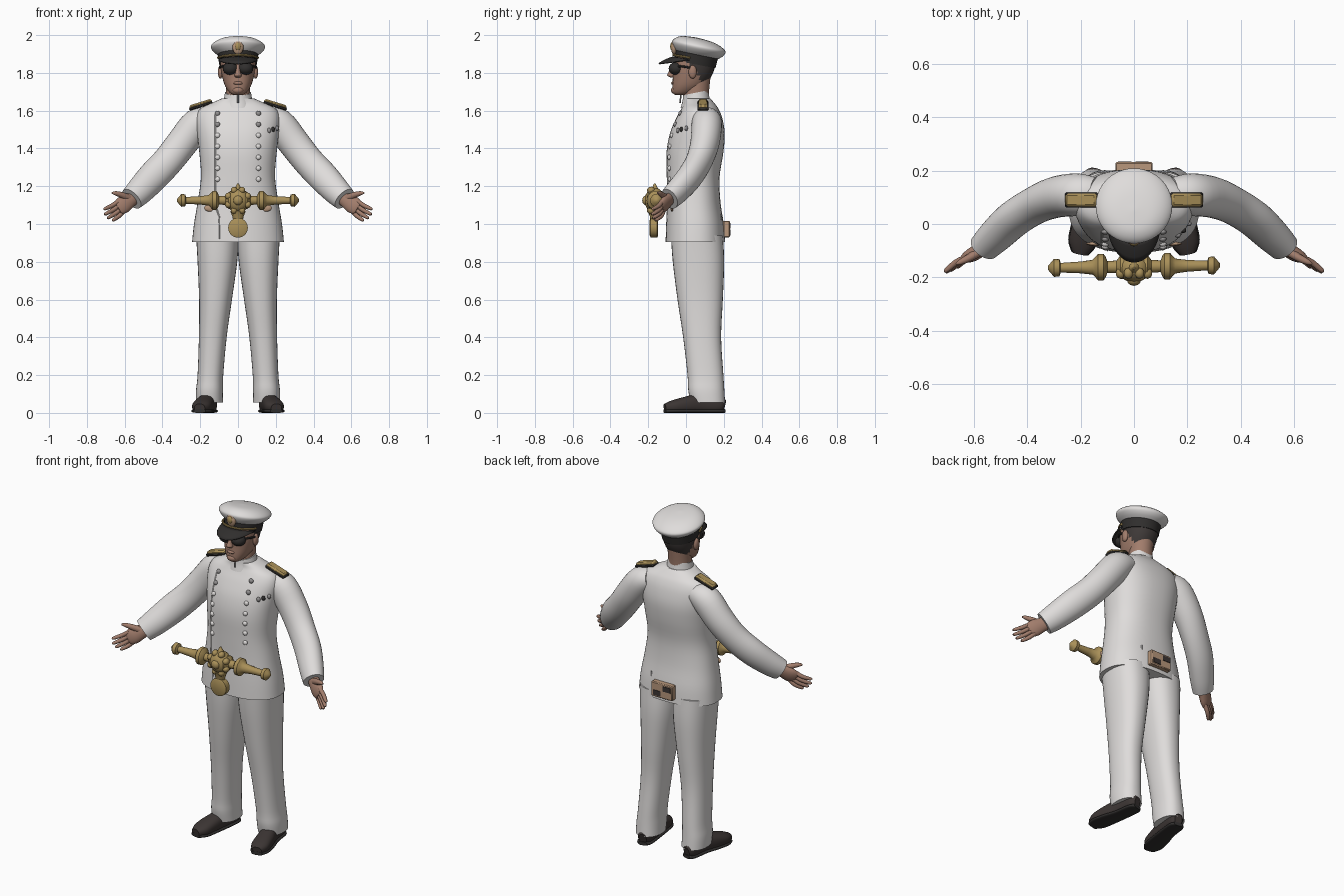
import bpy, bmesh, math
from mathutils import Vector, Matrix
from mathutils.bvhtree import BVHTree

cube = bpy.data.objects.get("Cube")
if cube:
    bpy.data.objects.remove(cube, do_unlink=True)


def material(name, color):
    m = bpy.data.materials.new(name)
    m.use_nodes = True
    m.diffuse_color = (*color, 1)
    bsdf = m.node_tree.nodes["Principled BSDF"]
    bsdf.inputs["Base Color"].default_value = (*color, 1)
    bsdf.inputs["Roughness"].default_value = 0.7
    return m


WHITE = material("uniform white", (.74, .72, .71))
SKIN = material("skin", (.36, .205, .15))
GOLD = material("gold", (.40, .28, .10))
BLACK = material("black leather", (.03, .028, .027))
HAIR = material("dark hair", (.05, .042, .04))
SHOE = material("shoe brown", (.045, .036, .034))
TAN = material("tan", (.48, .31, .2))
GREY = material("grey", (.3, .29, .29))

Z = Vector((0, 0, 1))
Y = Vector((0, 1, 0))
parts = []


def finish(name, bm, mat):
    bmesh.ops.recalc_face_normals(bm, faces=bm.faces)
    me = bpy.data.meshes.new(name)
    bm.to_mesh(me)
    bm.free()
    me.materials.append(mat)
    ob = bpy.data.objects.new(name, me)
    bpy.context.scene.collection.objects.link(ob)
    parts.append(ob)
    return ob


def spline(rows, sub):
    """Catmull-Rom through rows of numbers."""
    if sub < 2:
        return rows
    out = []
    for i in range(len(rows) - 1):
        a, b, c, d = (rows[max(i - 1, 0)], rows[i], rows[i + 1],
                      rows[min(i + 2, len(rows) - 1)])
        for k in range(sub):
            t = k / sub
            out.append([q + .5 * t * (r - p + t * (2*p - 5*q + 4*r - s + t * (3*(q - r) + s - p)))
                        for p, q, r, s in zip(a, b, c, d)])
    return out + [rows[-1]]


def loft(name, rows, mat, axis=None, ref=Y, sub=4, seg=32, power=2.0, floor=None):
    """Skin over cross-sections given as (x, y, z, width radius, depth radius)."""
    rows = spline([list(r) for r in rows], sub)
    pts = [Vector(r[:3]) for r in rows]
    bm = bmesh.new()
    rings = []
    for i, r in enumerate(rows):
        t = axis or (pts[min(i + 1, len(pts) - 1)] - pts[max(i - 1, 0)])
        t = t.normalized()
        v = (ref - t * ref.dot(t)).normalized()
        u = v.cross(t)
        ring = []
        for k in range(seg):
            a = math.tau * k / seg
            c, s = math.cos(a), math.sin(a)
            p = pts[i] + u * math.copysign(abs(c) ** (2 / power), c) * r[3] \
                + v * math.copysign(abs(s) ** (2 / power), s) * r[4]
            if floor is not None:
                p.z = max(p.z, floor)
            ring.append(bm.verts.new(p))
        rings.append(ring)
    for a, b in zip(rings, rings[1:]):
        for k in range(seg):
            j = (k + 1) % seg
            bm.faces.new((a[k], a[j], b[j], b[k]))
    bm.faces.new(rings[0])
    bm.faces.new(rings[-1])
    return finish(name, bm, mat)


def body(name, rows, mat, **kw):
    """Upright loft from (z, x low, x high, y front, y back)."""
    return loft(name, [((a + b) / 2, (f + k) / 2, z, (b - a) / 2, (k - f) / 2)
                       for z, a, b, f, k in rows], mat, axis=Z, **kw)


def tube(name, pts, r, mat, seg=8, sub=3, ref=Y):
    return loft(name, [(*p, r, r) for p in pts], mat, ref=ref, sub=sub, seg=seg)


def ball(name, loc, size, mat, seg=20):
    bm = bmesh.new()
    bmesh.ops.create_uvsphere(bm, u_segments=seg, v_segments=seg // 2, radius=1,
                              matrix=Matrix.Translation(loc) @ Matrix.Diagonal((*size, 1)))
    return finish(name, bm, mat)


def box(name, loc, size, mat, tilt=0, bevel=.008):
    bm = bmesh.new()
    bmesh.ops.create_cube(bm, size=1, matrix=Matrix.Diagonal((*size, 1)))
    if bevel:
        bmesh.ops.bevel(bm, geom=bm.edges[:], offset=bevel, segments=1, affect='EDGES')
    bm.transform(Matrix.Translation(loc) @ Matrix.Rotation(tilt, 4, 'Y'))
    return finish(name, bm, mat)


# Jacket
jacket = body("jacket", [
    (.905, -.243, .243, -.108, .207), (1.0, -.233, .233, -.105, .2),
    (1.12, -.213, .213, -.1, .182), (1.25, -.196, .196, -.102, .178),
    (1.38, -.205, .205, -.103, .198), (1.48, -.217, .217, -.085, .205),
    (1.56, -.222, .222, -.052, .192), (1.61, -.2, .2, -.025, .172),
    (1.64, -.14, .14, -.012, .15), (1.665, -.085, .085, -.012, .128)],
    WHITE, power=2.35, seg=48)
loft("collar", [(0, .05, 1.63, .082, .08), (0, .052, 1.665, .074, .072),
                (0, .052, 1.695, .069, .068)], WHITE, axis=Vector((0, -.2, 1)))
tree = BVHTree.FromPolygons([v.co for v in jacket.data.vertices],
                            [p.vertices for p in jacket.data.polygons])


def on_front(x, z):
    return tree.ray_cast(Vector((x, -1, z)), Y)[0]


tube("jacket_flap_edge", [on_front(-.12 + .02 * (i > 8), 1.58 - i * .06) for i in range(12)],
     .004, WHITE)
tube("collar_opening", [(0, -.026, 1.69), (0, -.032, 1.64)], .004, GREY, sub=1)
for s in (-1, 1):
    for i in range(7):
        p = on_front(s * .108, 1.585 - i * .058)
        ball("jacket_button", p, (.014, .011, .014), GREY if i < 2 else WHITE, 12)
    ball("belt_clasp", on_front(s * .145, 1.085), (.035, .008, .02), TAN, 12)
for i in range(3):
    ball("ribbon_bar", on_front(.165 + i * .02, 1.495 + i * .006), (.012, .01, .014),
         (GREY, BLACK, GREY)[i], 10)
box("back_pouch", (0, .214, .973), (.14, .036, .088), TAN, bevel=.005)
for x, z in ((-.035, .99), (.03, .955)):
    box("pouch_patch", (x, .233, z), (.05, .004, .03), SHOE, bevel=0)
tube("back_vent", [(.1, .188, .91), (.1, .183, 1.05)], .004, WHITE, sub=1)

# Limbs, mirrored
for s in (-1, 1):
    side = "left" if s > 0 else "right"

    def mir(rows):
        return [(s * r[0], *r[1:]) for r in rows]

    legs = [(.055, .08, .222, .025, .207), (.12, .08, .222, .012, .203),
            (.2, .078, .214, .008, .198), (.4, .06, .207, -.015, .186),
            (.6, .032, .206, -.045, .195), (.8, .004, .214, -.07, .202),
            (.94, -.004, .222, -.08, .195)]
    body(side + "_trouser_leg", [(z, *sorted((s * a, s * b)), f, k) for z, a, b, f, k in legs],
         WHITE, power=2.3)

    shoe = [(.145, .203, .04, .022, .028), (.15, .175, .045, .04, .045),
            (.162, .08, .05, .043, .052), (.18, 0, .042, .05, .044),
            (.194, -.07, .032, .05, .034), (.203, -.112, .026, .028, .022)]
    loft(side + "_shoe", mir(shoe), SHOE, ref=Z, floor=.004, power=2.4)
    loft(side + "_shoe_sole", mir([(x, y, .01, w + .004, .01) for x, y, _, w, _ in shoe]),
         BLACK, ref=Z, floor=0, power=3)

    loft(side + "_sleeve", mir([
        (.15, .105, 1.56, .06, .07), (.215, .11, 1.53, .083, .08),
        (.295, .1, 1.43, .083, .077), (.37, .07, 1.335, .081, .07),
        (.45, .02, 1.25, .081, .067), (.52, -.045, 1.175, .073, .062),
        (.563, -.088, 1.133, .064, .054)]), WHITE)
    for i in range(2):
        ball(side + "_cuff_button", (s * (.475 + i * .03), -.045 - i * .035, 1.175 - i * .033),
             (.01, .012, .01), TAN, 10)

    # Hand: palm, four fingers and thumb
    wrist, knuckle = Vector((.545, -.075, 1.145)), Vector((.628, -.13, 1.088))
    d = (knuckle - wrist).normalized()
    across = Vector((.5, -.15, .85))
    across = (across - d * across.dot(d)).normalized()
    loft(side + "_palm", mir([(*wrist, .034, .026), (*(wrist + d * .04), .04, .026),
                              (*(wrist + d * .085), .046, .024), (*knuckle, .04, .017),
                              (*(knuckle + d * .012), .03, .01)]), SKIN)
    for i, length in enumerate((.07, .088, .092, .08)):
        off = across * (i - 1.5) * .02
        a, b = knuckle + off - d * .015, knuckle + off * 1.25 + d * length
        m = (a + b) / 2 + Vector((0, .006, -.004))
        loft(side + "_finger", mir([(*a, .011, .012), (*m, .0115, .012), (*b, .0085, .009),
                                    (*(b + d * .006), .003, .003)]), SKIN, seg=12)
    loft(side + "_thumb", mir([(.575, -.1, 1.135, .02, .018), (.615, -.125, 1.153, .016, .015),
                               (.65, -.142, 1.163, .011, .011), (.668, -.15, 1.164, .004, .004)]),
         SKIN, seg=14)

    # Shoulder boards
    tilt = s * .3
    box(side + "_shoulder_board_base", (s * .197, .09, 1.626), (.128, .058, .016), BLACK, tilt, .005)
    box(side + "_shoulder_board", (s * .197, .09, 1.634), (.122, .05, .024), GOLD, tilt)

    # Ears and dark lenses
    ball(side + "_ear", (s * .093, .035, 1.805), (.014, .022, .036), SKIN, 14)
    ball(side + "_lens", (s * .04, -.052, 1.823), (.041, .04, .034), BLACK)
    tube(side + "_glasses_arm", mir([(.075, -.04, 1.835), (.093, -.01, 1.833), (.095, .03, 1.825)]),
         .006, BLACK)

# Head and neck
body("neck", [(1.62, -.066, .066, -.02, .12), (1.7, -.064, .064, -.012, .122),
              (1.78, -.066, .066, -.01, .13)], SKIN)
head = body("head", [
    (1.682, -.022, .022, -.055, .0), (1.695, -.044, .044, -.07, .04),
    (1.73, -.068, .068, -.072, .095), (1.775, -.083, .083, -.07, .13),
    (1.82, -.091, .091, -.07, .15), (1.87, -.095, .095, -.062, .155),
    (1.9, -.09, .09, -.05, .15)], SKIN, power=2.2)
head.data.materials.append(HAIR)
for f in head.data.polygons:
    f.material_index = int(f.center.z > 1.75 and f.center.y > .055 - (f.center.z - 1.8) * .7)
loft("nose", [(0, -.062, 1.84, .01, .012), (0, -.075, 1.805, .013, .018),
              (0, -.08, 1.787, .019, .02), (0, -.07, 1.775, .012, .012)], SKIN, axis=Z, seg=14)
ball("lips", (0, -.068, 1.746), (.026, .011, .009), SKIN, 14)
ball("chin", (0, -.058, 1.708), (.03, .022, .02), SKIN, 14)

# Cap
tip = Vector((0, .19, 1)).normalized()
loft("cap_band", [(0, .05, 1.845, .1, .108), (0, .058, 1.905, .108, .115)], BLACK, axis=tip, sub=1, seg=40)
loft("cap_crown", [(0, .06, 1.895, .106, .114), (0, .065, 1.912, .128, .132),
                   (0, .068, 1.932, .143, .143), (0, .067, 1.948, .139, .139),
                   (0, .062, 1.968, .112, .112), (0, .055, 1.982, .07, .07),
                   (0, .052, 1.988, .002, .002)], WHITE, axis=tip, seg=40)
bm = bmesh.new()
grid = []
for r in range(5):
    t = r / 4
    row = []
    for k in range(21):
        a = math.pi * k / 20
        row.append(bm.verts.new((.103 * math.cos(a), .02 - (.085 + .08 * t) * math.sin(a),
                                 1.868 + (.02 * (1 - t) - .016 * t * t) * math.sin(a))))
    grid.append(row)
for a, b in zip(grid, grid[1:]):
    for k in range(20):
        bm.faces.new((a[k], a[k + 1], b[k + 1], b[k]))
bmesh.ops.remove_doubles(bm, verts=bm.verts, dist=.0001)
visor = finish("cap_visor", bm, BLACK)
mod = visor.modifiers.new("thickness", 'SOLIDIFY')
mod.thickness = .008
arc = [math.pi * (.08 + .84 * k / 12) for k in range(13)]
tube("cap_strap", [(.109 * math.cos(a), .05 - .117 * math.sin(a), 1.875 + .02 * math.sin(a))
                   for a in arc], .006, GOLD, ref=Z)
ball("cap_badge", (0, -.063, 1.936), (.03, .016, .04), TAN, 14)
ball("cap_badge_center", (0, -.074, 1.94), (.016, .01, .022), GOLD, 12)

# Ornate gold rod
half = [(.05, .045), (.065, .024), (.1, .022), (.107, .04), (.115, .05), (.135, .05),
        (.143, .04), (.155, .028), (.2, .022), (.275, .018), (.28, .032), (.3, .034),
        (.312, .02), (.322, .008)]
prof = [(-x, r) for x, r in reversed(half)] + half
loft("gold_rod", [(x, -.16 + x * .015, 1.125, r, r) for x, r in prof], GOLD,
     axis=Vector((1, 0, 0)), sub=1, seg=16)
ball("rod_hub", (0, -.165, 1.125), (.062, .055, .066), GOLD, 16)
for k in range(8):
    a = math.tau * k / 8 + math.pi / 8
    ball("hub_stud", (.055 * math.cos(a), -.185, 1.125 + .058 * math.sin(a)),
         (.019, .022, .019), GOLD, 10)
ball("hub_boss", (0, -.212, 1.125), (.026, .02, .026), GOLD, 12)
loft("hub_spike", [(0, -.165, 1.17, .03, .03), (0, -.165, 1.195, .014, .014),
                   (0, -.165, 1.215, .004, .004)], GOLD, axis=Z, sub=1, seg=10)
loft("pendant_neck", [(0, -.168, 1.07, .042, .035), (0, -.168, 1.04, .03, .024),
                      (0, -.168, 1.01, .024, .02)], GOLD, axis=Z, sub=1, seg=14)
loft("pendant_disc", [(0, -.192, .98, .042, .042), (0, -.187, .98, .052, .052),
                      (0, -.153, .98, .052, .052), (0, -.148, .98, .042, .042)], GOLD,
     axis=Y, ref=Z, sub=1, seg=28)

# Smooth shading with sharp edges kept
bpy.ops.object.select_all(action='DESELECT')
for ob in parts:
    ob.select_set(True)
bpy.context.view_layer.objects.active = jacket
bpy.ops.object.shade_smooth_by_angle(angle=math.radians(42))
